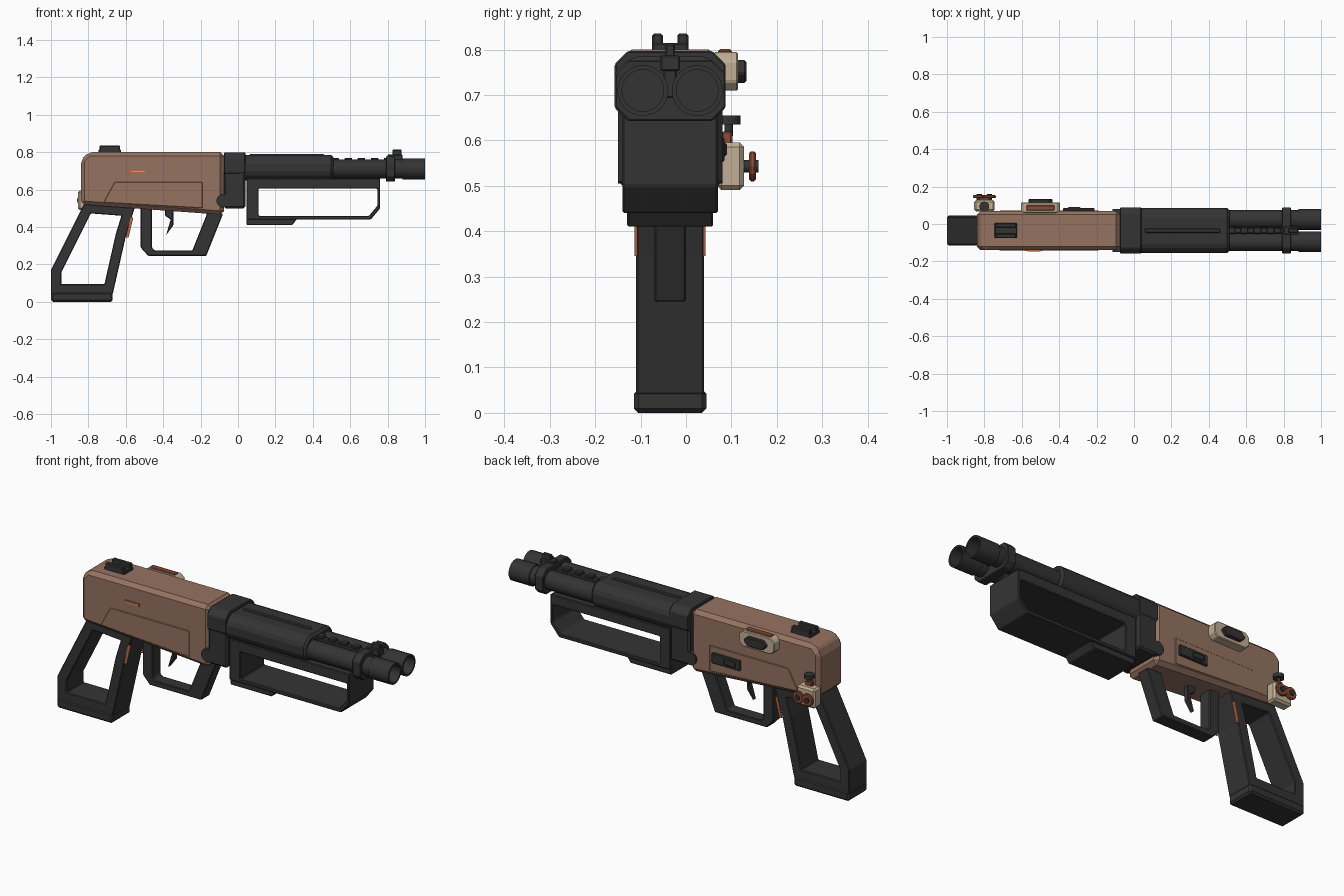
import bpy
import bmesh
import math
from mathutils import Vector

cube = bpy.data.objects.get("Cube")
if cube:
    bpy.data.objects.remove(cube, do_unlink=True)


def material(name, *rgb):
    mat = bpy.data.materials.new(name)
    mat.use_nodes = True
    mat.diffuse_color = (*rgb, 1)
    shader = next(node for node in mat.node_tree.nodes if node.type == 'BSDF_PRINCIPLED')
    shader.inputs["Base Color"].default_value = mat.diffuse_color
    return mat


DARK = material("charcoal", 0.034, 0.034, 0.034)
BROWN = material("brown", 0.3, 0.17, 0.12)
CREAM = material("cream", 0.54, 0.43, 0.3)
RUST = material("rust", 0.27, 0.07, 0.04)
ORANGE = material("orange", 0.5, 0.14, 0.06)

MIDDLE = -0.035          # centre plane of the gun across y
RIGHT, LEFT = -0.14, 0.07  # receiver sides
TOP = 0.8                # receiver top
BARREL_HEIGHT = 0.71


def circle(u, v, radius, sides=24):
    angles = [math.tau * i / sides for i in range(sides)]
    return [(u + radius * math.cos(a), v + radius * math.sin(a)) for a in angles]


def rect(u, v, width, height, cut=0):
    """Centred rectangle, with cut corners when cut is given."""
    corners = []
    for su, sv in ((-1, -1), (1, -1), (1, 1), (-1, 1)):
        pu, pv = u + su * width / 2, v + sv * height / 2
        ends = [(pu - su * cut, pv), (pu, pv - sv * cut)]
        if su == sv:
            ends.reverse()
        corners += ends if cut else [(pu, pv)]
    return corners


def inset(outline, walls):
    """Inner outline of a counterclockwise frame, one wall thickness per edge."""
    count = len(outline)
    points = [Vector(p) for p in outline]
    normals = []
    for i in range(count):
        along = (points[(i + 1) % count] - points[i]).normalized()
        normals.append(Vector((-along.y, along.x)))
    inner = []
    for i, point in enumerate(points):
        n, m, a, b = normals[i - 1], normals[i], walls[i - 1], walls[i]
        shift = Vector((a * m.y - b * n.y, b * n.x - a * m.x)) / n.cross(m)
        inner.append(point + shift)
    return inner


def prism(name, mat, outline, start, end, axis='y', hole=None, bevel=0.004, smooth=False):
    """Extrude an outline, optionally with a hole, along an axis."""
    place = {'x': lambda u, v, w: (w, u, v),
             'y': lambda u, v, w: (u, w, v),
             'z': lambda u, v, w: (u, v, w)}[axis]
    bm = bmesh.new()
    edges = []
    for loop in (outline, hole or []):
        verts = [bm.verts.new(place(u, v, start)) for u, v in loop]
        edges += [bm.edges.new((verts[i - 1], verts[i])) for i in range(len(verts))]
    if hole:
        bmesh.ops.triangle_fill(bm, edges=edges, use_beauty=True)
    else:
        bm.faces.new(bm.verts)
    extruded = bmesh.ops.extrude_face_region(bm, geom=bm.faces[:])["geom"]
    moved = [item for item in extruded if isinstance(item, bmesh.types.BMVert)]
    bmesh.ops.translate(bm, verts=moved, vec=place(0, 0, end - start))
    bmesh.ops.recalc_face_normals(bm, faces=bm.faces[:])
    mesh = bpy.data.meshes.new(name)
    bm.to_mesh(mesh)
    bm.free()
    mesh.materials.append(mat)
    part = bpy.data.objects.new(name, mesh)
    bpy.context.scene.collection.objects.link(part)
    if smooth:
        bpy.ops.object.select_all(action='DESELECT')
        part.select_set(True)
        bpy.context.view_layer.objects.active = part
        bpy.ops.object.shade_smooth_by_angle(angle=math.radians(35))
    elif bevel:
        modifier = part.modifiers.new("chamfer", 'BEVEL')
        modifier.width = bevel
        modifier.segments = 1
        modifier.limit_method = 'ANGLE'
        modifier.angle_limit = math.radians(35)


def plate(name, mat, outline, width, y=MIDDLE, **options):
    """Side profile extruded equally to both sides of y."""
    prism(name, mat, outline, y - width / 2, y + width / 2, **options)


def block(name, mat, x, z, length, height, width, **options):
    plate(name, mat, rect(x, z, length, height), width, **options)


def rod(name, mat, u, v, radius, start, end, axis='x'):
    prism(name, mat, circle(u, v, radius), start, end, axis=axis, smooth=True)


# Receiver, with raised side panels and a status slot
plate("receiver", BROWN, [(-0.84, 0.52), (-0.075, 0.465), (-0.075, TOP), (-0.8, TOP), (-0.84, 0.76)],
      LEFT - RIGHT, bevel=0.02)
for side in (RIGHT, LEFT):
    plate("side_panel", BROWN, [(-0.72, 0.53), (-0.19, 0.5), (-0.19, 0.64), (-0.66, 0.64)],
          0.006, y=side)
block("status_slot", ORANGE, -0.535, 0.697, 0.09, 0.018, 0.008, y=RIGHT, bevel=0)
block("status_light", CREAM, -0.535, 0.697, 0.07, 0.006, 0.012, y=RIGHT, bevel=0)

# Rear sight: a base with two ears
block("rear_sight_base", DARK, -0.685, TOP, 0.12, 0.03, 0.08)
for side in (-1, 1):
    block("rear_sight_ear", DARK, -0.685, TOP + 0.02, 0.11, 0.03, 0.024,
          y=MIDDLE + side * 0.028)

# Collar, hinge and barrel shroud
prism("collar", DARK, rect(MIDDLE, 0.73, 0.245, 0.135, cut=0.03), -0.075, 0.04, axis='x')
block("collar_skirt", DARK, -0.018, 0.6, 0.115, 0.2, 0.23, bevel=0.01)
rod("hinge_pin", DARK, -0.08, 0.54, 0.035, -0.15, 0.08, axis='y')
prism("shroud", DARK, rect(MIDDLE, 0.717, 0.24, 0.135, cut=0.035), 0, 0.51, axis='x', bevel=0.012)
block("shroud_rib", DARK, 0.26, 0.785, 0.4, 0.01, 0.024)

# Twin barrels with flared, open muzzles
for side in (-1, 1):
    y = MIDDLE + side * 0.06
    rod("barrel", DARK, y, BARREL_HEIGHT, 0.05, 0.4, 0.9)
    prism("muzzle", DARK, circle(y, BARREL_HEIGHT, 0.056), 0.88, 1, axis='x',
          hole=circle(y, BARREL_HEIGHT, 0.046), smooth=True)

# Rib with teeth, barrel band and front sight
block("barrel_rib", DARK, 0.67, 0.725, 0.4, 0.064, 0.03)
for i in range(5):
    block("rib_tooth", DARK, 0.52 + i * 0.07, 0.762, 0.04, 0.016, 0.036)
prism("barrel_band", DARK, rect(MIDDLE, BARREL_HEIGHT, 0.245, 0.135, cut=0.03), 0.79, 0.84, axis='x')
block("front_sight_base", DARK, 0.84, 0.77, 0.08, 0.035, 0.044)
block("front_sight_post", DARK, 0.85, 0.79, 0.05, 0.046, 0.022)

# Open fore grip with a lower pad
frame = [(0.045, 0.44), (0.71, 0.44), (0.76, 0.5), (0.76, 0.66), (0.045, 0.66)]
plate("fore_grip", DARK, frame, 0.21, hole=inset(frame, [0.02, 0.02, 0.015, 0.055, 0.065]))
plate("fore_grip_pad", DARK, [(0.045, 0.41), (0.29, 0.41), (0.32, 0.45), (0.045, 0.45)], 0.19)

# Open rear grip, with a foot and accent strips
frame = [(-0.82, 0.53), (-1, 0.17), (-1, 0.04), (-0.67, 0.04), (-0.6, 0.35), (-0.55, 0.51)]
plate("grip", DARK, frame, 0.15, hole=inset(frame, [0.055] * len(frame)))
block("grip_foot", DARK, -0.835, 0.026, 0.33, 0.052, 0.16, bevel=0.01)
for side in (-1, 1):
    plate("grip_accent", ORANGE, [(-0.6, 0.345), (-0.585, 0.345), (-0.56, 0.45), (-0.575, 0.45)],
          0.006, y=MIDDLE + side * 0.075, bevel=0)

# Trigger guard, its top sunk in the receiver, and trigger
frame = [(-0.52, 0.53), (-0.52, 0.29), (-0.48, 0.245), (-0.17, 0.245), (-0.08, 0.47)]
plate("trigger_guard", DARK, frame, 0.07, hole=inset(frame, [0.06, 0.045, 0.03, 0.08, 0.01]))
plate("trigger", DARK, [(-0.39, 0.5), (-0.39, 0.46), (-0.36, 0.44), (-0.385, 0.355), (-0.345, 0.41),
                        (-0.345, 0.5)], 0.03)

# Charging plate on the left side
block("charging_plate", DARK, -0.295, 0.58, 0.17, 0.055, 0.03, y=LEFT)
block("charging_handle", DARK, -0.32, 0.58, 0.07, 0.03, 0.04, y=LEFT)

# Upper selector unit on the left side
selector = (-0.5, 0.752)
prism("selector_case", CREAM, rect(*selector, 0.21, 0.085, cut=0.02), LEFT - 0.01, 0.115)
prism("selector_button", DARK, rect(*selector, 0.13, 0.05, cut=0.02), LEFT, 0.133)
block("selector_cap", RUST, -0.5, 0.795, 0.15, 0.012, 0.03, y=0.086)

# Dial unit at the left rear: twin wheels, with a knob above
dial = (-0.8, 0.543)
block("dial_case", CREAM, *dial, 0.11, 0.105, 0.06, y=0.098, bevel=0.01)
block("dial_bridge", RUST, *dial, 0.06, 0.026, 0.03, y=0.135)
for side in (-1, 1):
    x = dial[0] + side * 0.028
    rod("dial_axle", DARK, x, dial[1], 0.014, 0.12, 0.16, axis='y')
    prism("dial_wheel", RUST, circle(x, dial[1], 0.033, sides=12), 0.139, 0.154)
block("dial_top", RUST, dial[0], 0.6, 0.04, 0.04, 0.024, y=0.09)
rod("knob_stem", DARK, dial[0], 0.094, 0.009, 0.61, 0.64, axis='z')
rod("knob_cap", DARK, dial[0], 0.094, 0.026, 0.635, 0.655, axis='z')
